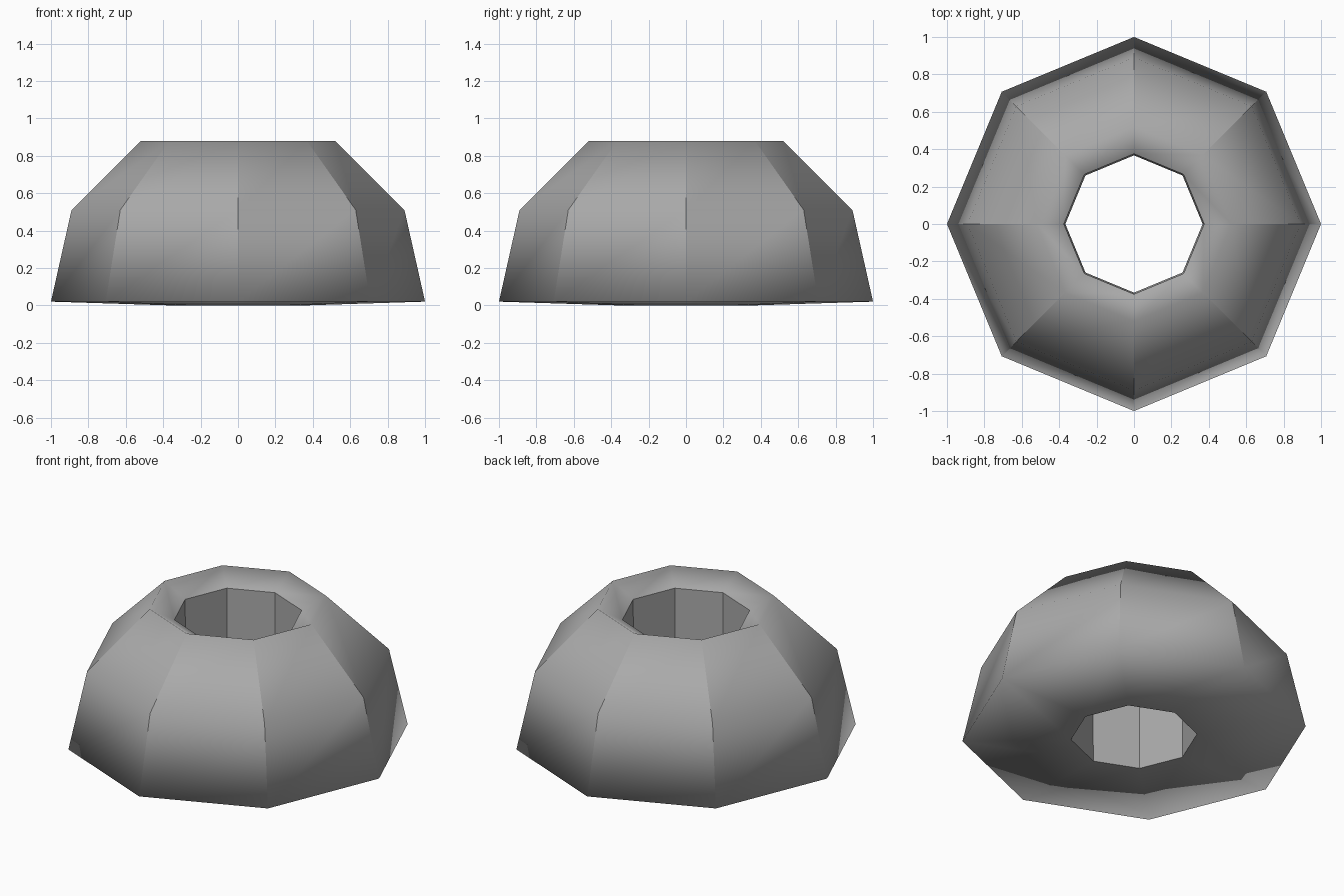
import bpy
import bmesh
from math import cos, sin, tau

cube = bpy.data.objects.get("Cube")
if cube:
    bpy.data.objects.remove(cube, do_unlink=True)

SIDES = 8
# Closed cross-section as (radius, height): foot, shoulder, rim, hole top, hole bottom
PROFILE = [(1.0, 0.02), (0.89, 0.51), (0.52, 0.88), (0.375, 0.80), (0.367, 0.0)]
SHARP_CORNERS = {0, 1, 3}   # bands whose edges between sides stay crisp
SHARP_RINGS = {3, 4}        # both ends of the hole

grey = bpy.data.materials.new("plain grey")
grey.use_nodes = True
colour = (0.4, 0.4, 0.4, 1.0)
grey.diffuse_color = colour
grey.node_tree.nodes["Principled BSDF"].inputs["Base Color"].default_value = colour

# Eight-sided dome with a hole through it
bm = bmesh.new()
rings = []
for radius, height in PROFILE:
    angles = [tau * i / SIDES for i in range(SIDES)]
    rings.append([bm.verts.new((radius * cos(a), radius * sin(a), height)) for a in angles])

count = len(PROFILE)
for k in range(count):
    low, high = rings[k], rings[(k + 1) % count]
    for i in range(SIDES):
        j = (i + 1) % SIDES
        face = bm.faces.new((low[i], low[j], high[j], high[i]))
        face.smooth = True
bmesh.ops.recalc_face_normals(bm, faces=bm.faces)

# Crisp corners between the sides and around the hole
for k in range(count):
    for i in range(SIDES):
        if k in SHARP_CORNERS:
            bm.edges.get((rings[k][i], rings[(k + 1) % count][i])).smooth = False
        if k in SHARP_RINGS:
            bm.edges.get((rings[k][i], rings[k][(i + 1) % SIDES])).smooth = False

mesh = bpy.data.meshes.new("faceted_dome_ring")
bm.to_mesh(mesh)
bm.free()
mesh.materials.append(grey)
dome = bpy.data.objects.new("faceted_dome_ring", mesh)
bpy.context.collection.objects.link(dome)
